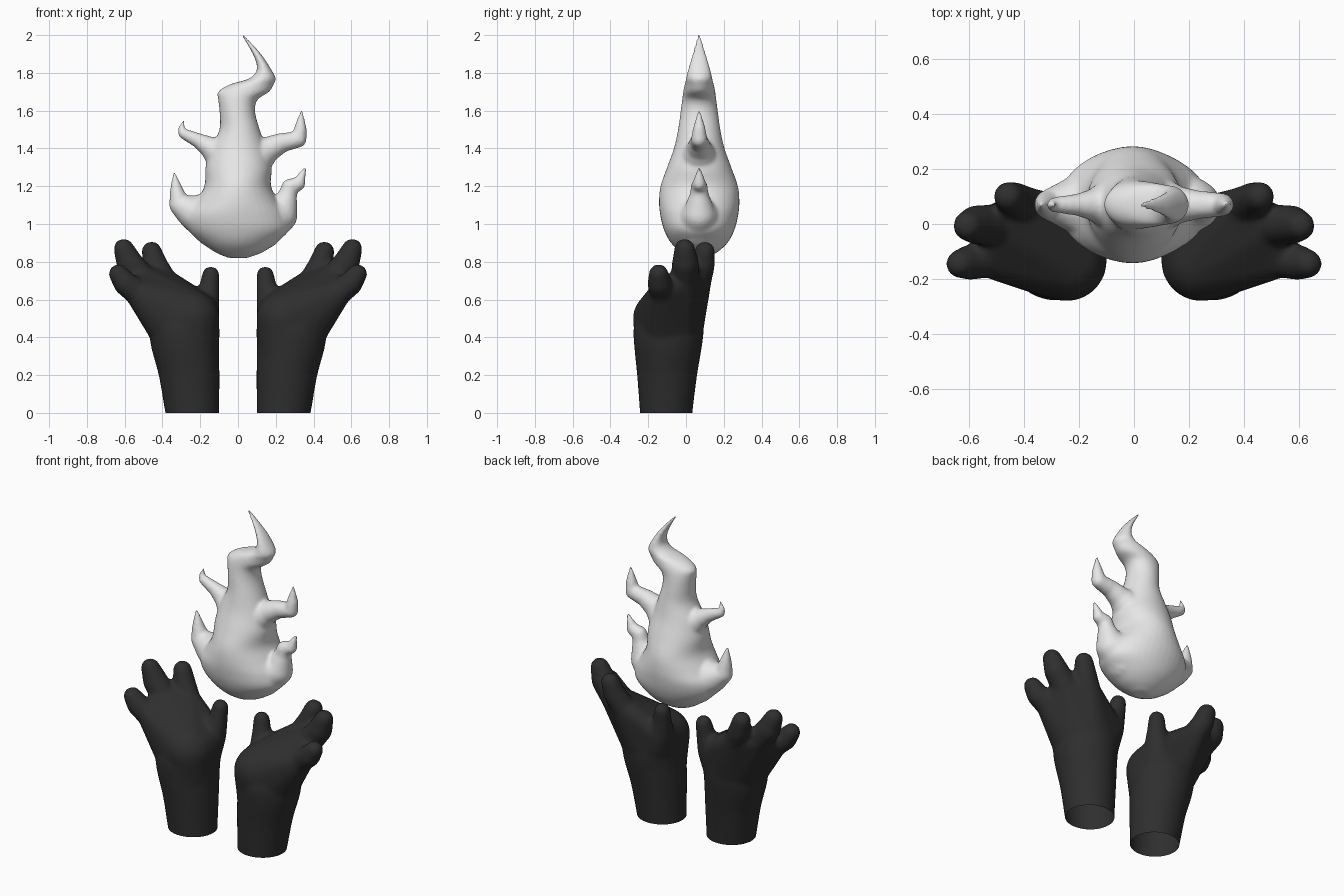
import bpy, bmesh, math

if "Cube" in bpy.data.objects:
    bpy.data.objects.remove(bpy.data.objects["Cube"])


def material(name, v):
    m = bpy.data.materials.new(name)
    m.diffuse_color = (v, v, v, 1)
    m.use_nodes = True
    m.node_tree.nodes["Principled BSDF"].inputs["Base Color"].default_value = m.diffuse_color
    return m


FLAME = material("pale flame", 0.8)
DARK = material("charcoal", 0.028)


def loft(bm, rings, n=40):
    """Rings are (z, cx, cy, rx, ry)."""
    loops = []
    for z, cx, cy, rx, ry in rings:
        loops.append([bm.verts.new((cx + rx * math.cos(2 * math.pi * i / n),
                                    cy + ry * math.sin(2 * math.pi * i / n), z)) for i in range(n)])
    for a, b in zip(loops, loops[1:]):
        for i in range(n):
            j = (i + 1) % n
            bm.faces.new((a[i], a[j], b[j], b[i]))
    bm.faces.new(loops[0][::-1])
    bm.faces.new(loops[-1])


def hull(bm, balls, n=160):
    """Convex hull around spheres (x, y, z, r)."""
    verts = []
    for x, y, z, r in balls:
        for i in range(n):
            h = 1 - 2 * (i + 0.5) / n
            s, a = math.sqrt(1 - h * h), i * 2.39996
            verts.append(bm.verts.new((x + r * s * math.cos(a), y + r * s * math.sin(a), z + r * h)))
    res = bmesh.ops.convex_hull(bm, input=verts)
    dead = [g for g in res["geom_interior"] if isinstance(g, bmesh.types.BMVert)]
    bmesh.ops.delete(bm, geom=dead, context='VERTS')


def chain(bm, balls):
    for a, b in zip(balls, balls[1:]):
        hull(bm, [a, b])


def spline(rows, steps=4):
    """Smooth rows of numbers with a Hermite curve over their first column (z)."""
    def slope(i):
        a, b = rows[max(i - 1, 0)], rows[min(i + 1, len(rows) - 1)]
        return [(q - p) / (b[0] - a[0]) for p, q in zip(a, b)]
    out = []
    for i in range(len(rows) - 1):
        a, b, ma, mb = rows[i], rows[i + 1], slope(i), slope(i + 1)
        d = b[0] - a[0]
        for k in range(steps):
            t = k / steps
            h = (2*t**3 - 3*t*t + 1, (t**3 - 2*t*t + t) * d, 3*t*t - 2*t**3, (t**3 - t*t) * d)
            out.append([h[0]*p + h[1]*u + h[2]*q + h[3]*v for p, u, q, v in zip(a, ma, b, mb)])
    return out + [list(rows[-1])]


def fuse(bm, name, mat, voxel, smooth):
    """Blend overlapping pieces into one smooth skin, cut open at z = 0."""
    bmesh.ops.recalc_face_normals(bm, faces=bm.faces)
    me = bpy.data.meshes.new(name)
    bm.to_mesh(me)
    ob = bpy.data.objects.new(name, me)
    bpy.context.collection.objects.link(ob)
    r = ob.modifiers.new("skin", 'REMESH')
    r.mode, r.voxel_size = 'VOXEL', voxel
    s = ob.modifiers.new("soften", 'SMOOTH')
    s.factor, s.iterations = 0.5, smooth
    out = bmesh.new()
    out.from_object(ob, bpy.context.evaluated_depsgraph_get())
    ob.modifiers.clear()
    bmesh.ops.bisect_plane(out, geom=out.verts[:] + out.edges[:] + out.faces[:],
                           plane_co=(0, 0, 0), plane_no=(0, 0, 1), clear_inner=True)
    for f in out.faces:
        f.smooth = True
    out.to_mesh(me)
    me.materials.clear()
    me.materials.append(mat)


# Flame body: (z, left x, right x, half depth)
Y = 0.07
body = [(0.82, -.05, .05, .04), (0.85, -.12, .13, .095), (0.90, -.19, .20, .15), (0.97, -.262, .272, .187),
        (1.05, -.275, .26, .207), (1.12, -.225, .215, .213), (1.20, -.178, .175, .205), (1.30, -.172, .178, .17),
        (1.40, -.145, .15, .134), (1.50, -.098, .115, .112), (1.60, -.098, .09, .098), (1.66, -.105, .105, .09),
        (1.70, -.105, .165, .085), (1.74, -.04, .19, .077), (1.77, .06, .20, .07), (1.82, .10, .175, .058),
        (1.90, .078, .122, .036), (2.006, .014, .026, .007)]
bm = bmesh.new()
loft(bm, [(z, (a + b) / 2, Y, (b - a) / 2, d) for z, a, b, d in spline(body)])

# Flame tongues with broad webbed roots: (x, z, radius)
tongues = [
    [(.06, 1.33, .115), (.15, 1.39, .07), (.23, 1.43, .052), (.32, 1.448, .043), (.33, 1.50, .034),
     (.336, 1.597, .007)],
    [(.10, 1.01, .155), (.225, 1.045, .09), (.262, 1.15, .05), (.275, 1.195, .045), (.32, 1.212, .036),
     (.355, 1.297, .007)],
    [(-.10, 1.02, .155), (-.235, 1.06, .09), (-.308, 1.10, .056), (-.324, 1.17, .037), (-.338, 1.272, .007)],
    [(-.05, 1.34, .11), (-.14, 1.40, .06), (-.20, 1.437, .041), (-.288, 1.478, .028), (-.30, 1.505, .017),
     (-.286, 1.547, .007)],
]
for t in tongues:
    chain(bm, [(x, Y, z, r) for x, z, r in t])
fuse(bm, "flame", FLAME, 0.009, 8)

# Hands: forearm, cupped palm, three fingers and a thumb
PINKY, MIDDLE, INDEX = (.53, -.125, .635, .07), (.50, -.005, .70, .077), (.39, .065, .695, .07)
for side, name in ((1, "right_hand"), (-1, "left_hand")):
    bm = bmesh.new()
    loft(bm, spline([(-.06, .235, -.105, .137, .135), (0, .242, -.105, .143, .139), (.2, .259, -.10, .161, .159),
                     (.35, .28, -.095, .18, .179), (.44, .283, -.092, .185, .186), (.5, .28, -.092, .17, .175)]))
    hull(bm, [(.245, -.135, .5, .147), (.245, -.12, .3, .135), (.28, -.09, .44, .182), (.18, .0, .55, .08),
              PINKY, MIDDLE, INDEX])
    chain(bm, [PINKY, (.595, -.14, .685, .065), (.633, -.145, .736, .052)])
    chain(bm, [MIDDLE, (.572, -.003, .79, .072), (.605, -.007, .869, .054)])
    chain(bm, [INDEX, (.435, .088, .78, .065), (.457, .10, .854, .054)])
    chain(bm, [(.178, .0, .56, .08), (.152, .02, .66, .055), (.144, .03, .729, .047)])
    for v in bm.verts:
        v.co.x *= side
    fuse(bm, name, DARK, 0.012, 9)
